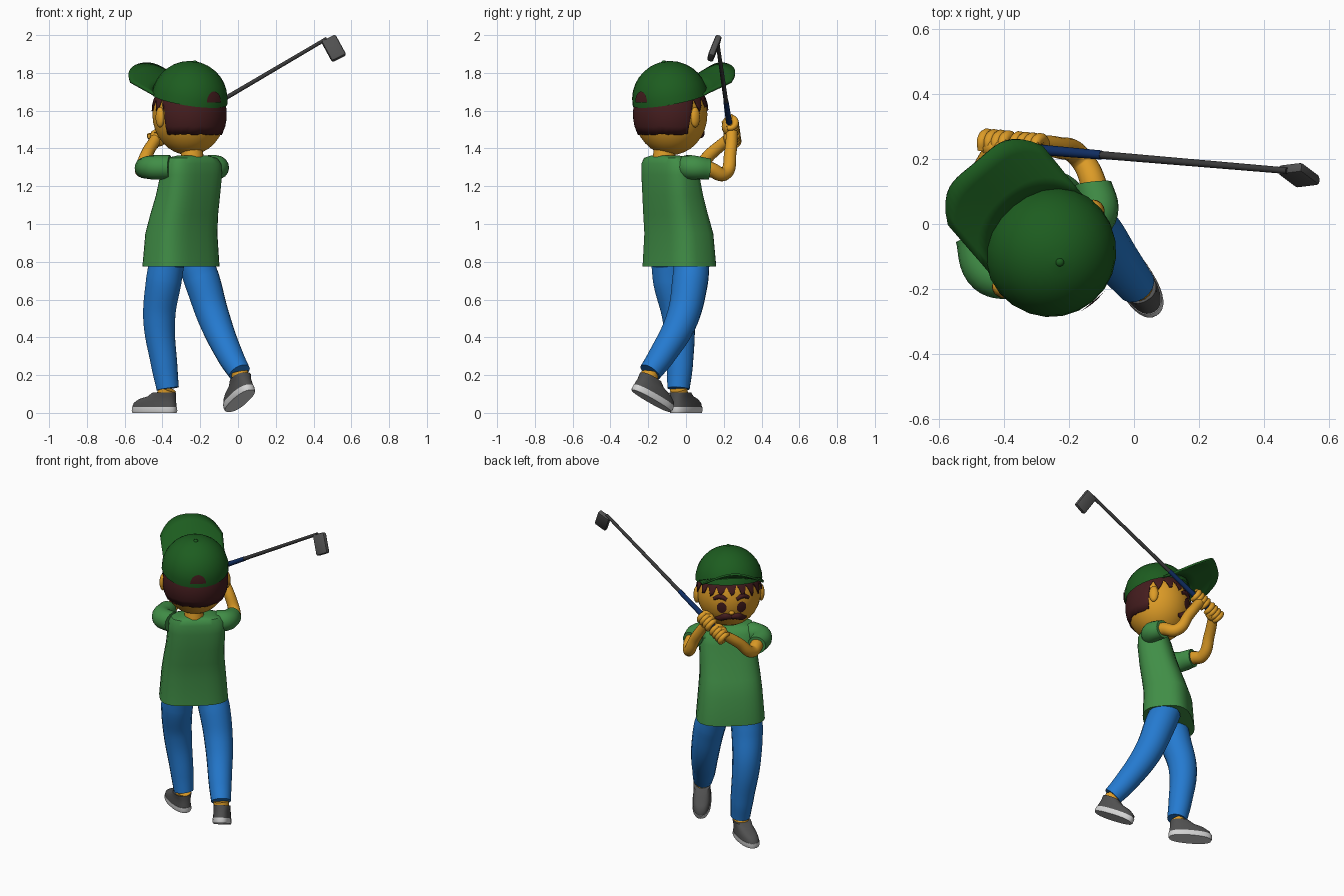
import bpy, bmesh, math, random
from math import sin, cos, pi, sqrt, radians
from mathutils import Matrix, Vector

random.seed(4)
if "Cube" in bpy.data.objects:
    bpy.data.objects.remove(bpy.data.objects["Cube"])


def material(name, r, g, b):
    m = bpy.data.materials.new(name)
    m.use_nodes = True
    m.diffuse_color = (r, g, b, 1)
    bsdf = next(n for n in m.node_tree.nodes if n.type == 'BSDF_PRINCIPLED')
    bsdf.inputs["Base Color"].default_value = (r, g, b, 1)
    bsdf.inputs["Roughness"].default_value = 0.7
    return m


SKIN = material("skin", .72, .33, .02)
SHIRT = material("shirt green", .052, .27, .062)
CAP = material("cap green", .012, .108, .014)
JEANS = material("jeans blue", .018, .195, .63)
SHOE = material("shoe grey", .08, .08, .08)
SOLE = material("sole white", .66, .66, .66)
HAIR = material("hair brown", .058, .012, .013)
STEEL = material("shaft grey", .042, .042, .042)
IRON = material("club head grey", .08, .08, .08)
GRIP = material("grip blue", .005, .027, .125)
parts = []


def add(name, mesh, mat, matrix=Matrix()):
    ob = bpy.data.objects.new(name, mesh)
    bpy.context.collection.objects.link(ob)
    ob.matrix_world = matrix
    mesh.materials.clear()
    mesh.materials.append(mat)
    for p in mesh.polygons:
        p.material_index = 0
    parts.append(ob)
    return ob


def from_bm(name, bm, mat, matrix=Matrix()):
    bmesh.ops.recalc_face_normals(bm, faces=bm.faces)
    mesh = bpy.data.meshes.new(name)
    bm.to_mesh(mesh)
    bm.free()
    return add(name, mesh, mat, matrix)


def grid(name, rows, mat, matrix=Matrix(), wrap=True, caps=False):
    """Skin a list of point rows into a surface."""
    bm = bmesh.new()
    vs = [[bm.verts.new(p) for p in row] for row in rows]
    n = len(rows[0])
    for lo, hi in zip(vs, vs[1:]):
        for i in range(n if wrap else n - 1):
            j = (i + 1) % n
            bm.faces.new((lo[i], lo[j], hi[j], hi[i]))
    if caps:
        bm.faces.new(vs[0][::-1])
        bm.faces.new(vs[-1])
    return from_bm(name, bm, mat, matrix)


def loft(name, rings, mat, matrix=Matrix(), yaw=0, power=2.0, n=32):
    """Stack rounded-box rings given as (x, y, z, half width, half depth)."""
    rows = []
    for x, y, z, a, b in rings:
        row = []
        for i in range(n):
            c, s = cos(2 * pi * i / n), sin(2 * pi * i / n)
            px = a * math.copysign(abs(c) ** (2 / power), c)
            py = b * math.copysign(abs(s) ** (2 / power), s)
            row.append((x + px * cos(yaw) - py * sin(yaw), y + px * sin(yaw) + py * cos(yaw), z))
        rows.append(row)
    return grid(name, rows, mat, matrix, caps=True)


def tube(name, pts, radii, mat, matrix=Matrix(), res=6):
    """Smooth tapered tube through the points."""
    cu = bpy.data.curves.new(name, 'CURVE')
    cu.dimensions, cu.bevel_depth, cu.bevel_resolution = '3D', 1, res
    cu.resolution_u, cu.use_fill_caps = 8, True
    sp = cu.splines.new('BEZIER')
    sp.bezier_points.add(len(pts) - 1)
    for bp, p, r in zip(sp.bezier_points, pts, radii):
        bp.co, bp.radius = p, r
        bp.handle_left_type = bp.handle_right_type = 'AUTO'
    tmp = bpy.data.objects.new(name + "_path", cu)
    bpy.context.collection.objects.link(tmp)
    dg = bpy.context.evaluated_depsgraph_get()
    mesh = bpy.data.meshes.new_from_object(tmp.evaluated_get(dg))
    bpy.data.objects.remove(tmp)
    return add(name, mesh, mat, matrix)


def ball(name, loc, size, mat, matrix=Matrix(), seg=32):
    bm = bmesh.new()
    bmesh.ops.create_uvsphere(bm, u_segments=seg, v_segments=seg // 2, radius=1)
    bmesh.ops.transform(bm, matrix=Matrix.Translation(loc) @ Matrix.Diagonal((*size, 1)), verts=bm.verts)
    return from_bm(name, bm, mat, matrix)


def turn(loc, yaw, tilt=0):
    return Matrix.Translation(loc) @ Matrix.Rotation(yaw, 4, 'Z') @ Matrix.Rotation(tilt, 4, 'X')


# Head, local +y is the way the face looks
YAW = radians(40)
HR, HZ, HC = .194, .215, 1.58
head = turn((-.26, -.08, 0), YAW)


def on_face(x, z, lift=.005):
    return (x, sqrt(max(0, 1 - (x / HR) ** 2 - ((z - HC) / HZ) ** 2)) * HR + lift, z)


ball("head", (0, 0, HC), (HR, HR, HZ), SKIN, head)
tube("neck", [(-.24, -.12, 1.31), (-.245, -.11, 1.43)], [.062, .055], SKIN)
ball("nose", (0, .188, 1.52), (.017, .014, .014), SKIN, head, 16)
for side, x in (("right", 1), ("left", -1)):
    ball(side + "_ear", (x * .195, .005, 1.565), (.02, .029, .054), SKIN, head, 16)
    rows = [[on_face(x * .06 + .029 * r * cos(t * pi / 12), 1.555 + .037 * r * sin(t * pi / 12))
             for t in range(24)] for r in (.02, .35, .7, 1)]
    grid(side + "_eye", rows, HAIR, head)
    tube(side + "_eyebrow", [on_face(x * u, z, -.003) for u, z in ((.03, 1.608), (.065, 1.624), (.105, 1.606))],
         [.012, .016, .01], HAIR, head, 3)
    tube(side + "_moustache", [on_face(x * u, z, -.006) for u, z in ((0, 1.487), (.035, 1.492), (.065, 1.474), (.09, 1.468))],
         [.018, .025, .021, .01], HAIR, head, 3)

# Hair shell: long at the back, jagged fringe at the front
cols = 72
edge = []
for i in range(cols):
    ang = 2 * pi * i / cols - pi / 2
    if sin(ang) < -.12:
        edge.append(1.47 + random.uniform(0, .008))
    else:
        edge.append((1.595, 1.615, 1.655, 1.635)[i % 4] + random.uniform(-.012, .012) + .03 * sin(ang))
rows = []
for k in range(7):
    row = []
    for i, low in enumerate(edge):
        ang = 2 * pi * i / cols - pi / 2
        z = low + (1.73 - low) * k / 6
        r = HR * sqrt(1 - ((z - HC) / HZ) ** 2) + .007
        row.append((r * cos(ang), r * sin(ang), z))
    rows.append(row)
hair = grid("hair", rows, HAIR, head)
hair.modifiers.new("thickness", 'SOLIDIFY').thickness = .008

# Cap: dome, button, arched brim and rear opening
cap = turn((-.257, -.083, 1.66), YAW, radians(13))
CR = .203
dome = [[(CR * cos(e) * cos(t * pi / 12), CR * cos(e) * sin(t * pi / 12), CR * sin(e))
         for t in range(24)] for e in (k * pi / 16.2 for k in range(9))]
grid("cap_dome", dome, CAP, cap)
ball("cap_button", (0, 0, CR), (.013, .013, .008), CAP, cap, 12)
rows = []
for v in (0, .25, .5, .75, 1):
    row = []
    for i in range(21):
        u = i / 10 - 1
        x = .185 * u
        root = sqrt(.196 ** 2 - x * x)
        tip = .39 - .11 * abs(u) ** 4
        row.append((x, root + (tip - root) * v, .04 * (1 - u * u) + v * (.025 + .035 * (1 - u * u))))
    rows.append(row)
brim = grid("cap_brim", rows, CAP, cap, wrap=False)
brim.modifiers.new("thickness", 'SOLIDIFY').thickness = .012
rows = []
for r in (.01, .4, .75, 1):
    row = []
    for t in range(17):
        x, z = .048 * r * cos(t * pi / 16), .03 + .056 * r * sin(t * pi / 16)
        row.append((x, -sqrt((CR + .004) ** 2 - x * x - z * z), z))
    rows.append(row)
grid("cap_opening", rows, HAIR, cap, wrap=False)

# Shirt body
loft("shirt", [(-.302, -.035, .775, .207, .147), (-.3, -.038, .95, .193, .138), (-.285, -.055, 1.05, .183, .128),
               (-.265, -.07, 1.15, .176, .117), (-.248, -.083, 1.26, .173, .106), (-.245, -.09, 1.32, .168, .097),
               (-.243, -.1, 1.35, .145, .078), (-.242, -.11, 1.362, .085, .052)], SHIRT, yaw=YAW, power=3)

# Arms and sleeves
arms = {"left": [(-.36, -.17, 1.30), (-.45, -.15, 1.30), (-.495, -.035, 1.297),
                 (-.51, .035, 1.285), (-.48, .135, 1.375), (-.435, .225, 1.45)],
        "right": [(-.16, .0, 1.30), (-.115, .03, 1.30), (-.125, .125, 1.29),
                  (-.165, .203, 1.265), (-.235, .235, 1.38), (-.31, .243, 1.49)]}
for side, p in arms.items():
    tube(side + "_sleeve", p[:3], [.064, .064, .056], SHIRT)
    tube(side + "_arm", p[1:], [.04, .04, .036, .033, .03], SKIN)


# Club
def along(x):
    return Vector((x, .212 - .085 * (x + .1), 1.67 + .588 * (x + .06)))


tube("club_shaft", [along(-.12), along(.47)], [.012, .010], STEEL, res=3)
tube("club_grip", [along(-.455), along(-.1)], [.018, .014], GRIP, res=3)
lng = Vector((.06, -.045, -.11)).normalized()
wid = Vector((.08, .01, .04))
wid = (wid - lng * wid.dot(lng)).normalized()
axes = Matrix((lng, wid, lng.cross(wid))).transposed().to_4x4()
bm = bmesh.new()
bmesh.ops.create_cube(bm, size=1, matrix=Matrix.Diagonal((.13, .085, .034, 1)))
bmesh.ops.bevel(bm, geom=bm.edges[:], offset=.012, segments=2, affect='EDGES', profile=.5)
from_bm("club_head", bm, IRON, Matrix.Translation((.507, .15, 1.93)) @ axes)

# Fists with fingers wrapped round the grip
axis = (along(1) - along(0)).normalized()
out = Vector((0, 1, 0))
out = (out - axis * out.dot(axis)).normalized()
up = axis.cross(out)
for side, x in (("left", -.42), ("right", -.322)):
    c = along(x)
    ball(side + "_palm", c + Vector((0, -.004, 0)), (.048, .038, .048), SKIN, seg=16)
    for f in range(4):
        mid = c + axis * (f - 1.5) * .025
        ring = [mid + (out * cos(t) + up * sin(t)) * .034 for t in (-1.9, -.9, .1, 1.1, 2.1)]
        tube(f"{side}_finger_{f + 1}", ring, [.013, .016, .018, .016, .012], SKIN, res=3)
    tube(side + "_thumb", [c - out * .03 + up * .02, c + up * .036 + axis * .03, c + out * .015 + up * .03 + axis * .055],
         [.016, .016, .012], SKIN, res=3)

# Legs, ankles and shoes
legs = {"left": ([(-.378, -.09, .79), (-.393, -.08, .7), (-.417, -.04, .5), (-.39, -.033, .25), (-.372, -.04, .128)],
                 turn((-.442, .0, 0), radians(60))),
        "right": ([(-.222, .03, .79), (-.19, .022, .7), (-.127, -.02, .5), (-.04, -.13, .3), (.008, -.19, .215)],
                  turn((.01, -.183, .063), radians(31), radians(-27)))}
for side, (p, foot) in legs.items():
    tube(side + "_trouser_leg", p, [.095, .096, .086, .07, .06], JEANS)
    tube(side + "_ankle", [p[-1], foot @ Vector((0, -.06, .08))], [.046, .046], SKIN)
    loft(side + "_sole", [(0, 0, 0, .053, .129), (0, 0, .01, .057, .133), (0, 0, .032, .056, .132)], SOLE, foot, power=2.4)
    loft(side + "_shoe", [(0, 0, .031, .054, .13), (0, -.003, .053, .053, .124), (0, -.018, .073, .051, .106),
                          (0, -.045, .088, .05, .078), (0, -.06, .108, .052, .062)], SHOE, foot, power=2.4)

# Smooth shading with sharp edges kept
bpy.ops.object.select_all(action='DESELECT')
for ob in parts:
    ob.select_set(True)
bpy.context.view_layer.objects.active = parts[0]
bpy.ops.object.shade_smooth_by_angle(angle=radians(40))
